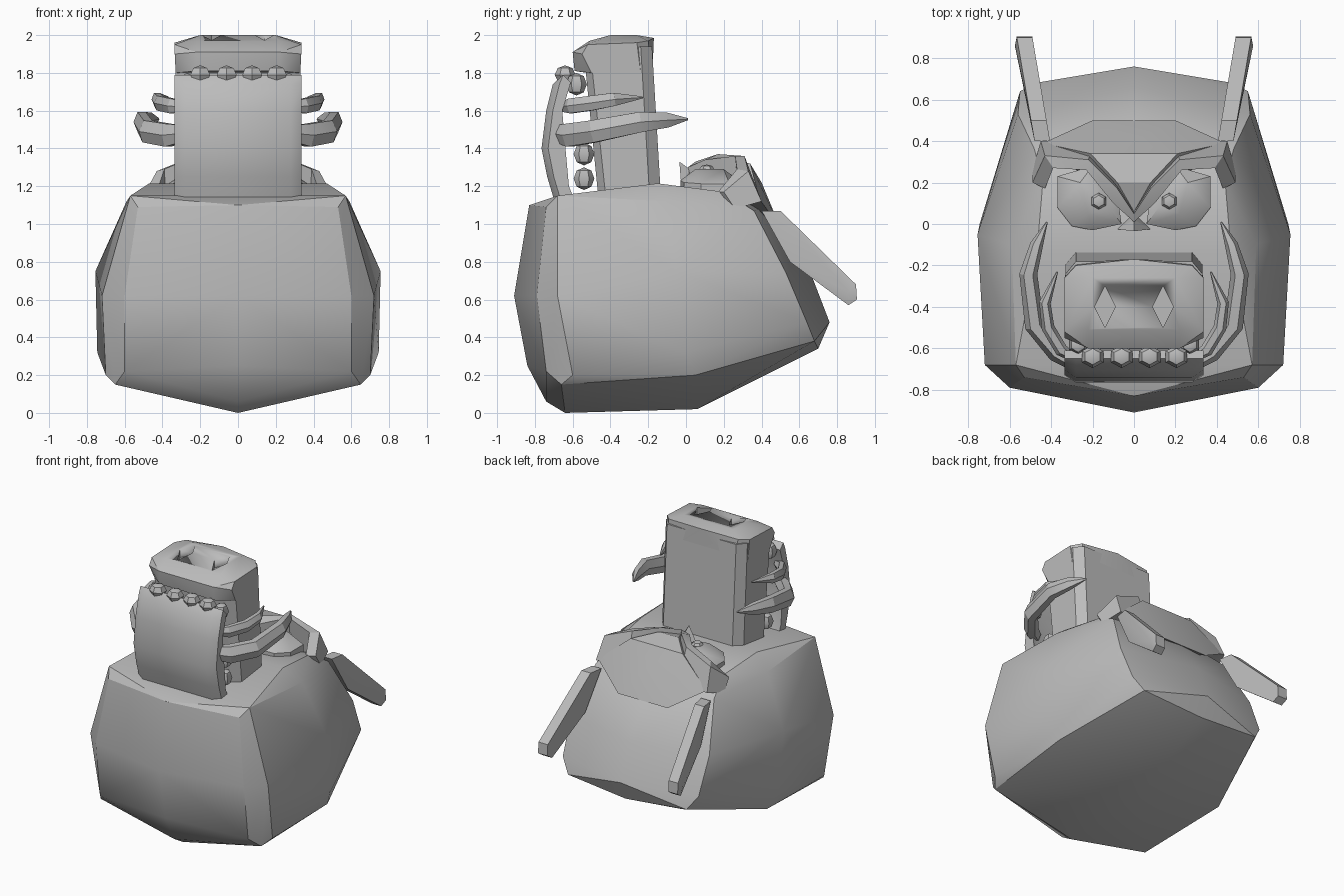
import bpy, bmesh, math
from mathutils import Vector

cube = bpy.data.objects.get("Cube")
if cube:
    bpy.data.objects.remove(cube)

GREY = (0.5, 0.5, 0.5, 1)
mat = bpy.data.materials.new("plain_grey")
mat.use_nodes = True
mat.diffuse_color = GREY
mat.node_tree.nodes["Principled BSDF"].inputs["Base Color"].default_value = GREY


def finish(name, bm, angle=25):
    bmesh.ops.recalc_face_normals(bm, faces=bm.faces)
    mesh = bpy.data.meshes.new(name)
    bm.to_mesh(mesh)
    bm.free()
    mesh.materials.append(mat)
    ob = bpy.data.objects.new(name, mesh)
    bpy.context.collection.objects.link(ob)
    bpy.ops.object.select_all(action='DESELECT')
    ob.select_set(True)
    bpy.context.view_layer.objects.active = ob
    bpy.ops.object.shade_smooth_by_angle(angle=math.radians(angle))
    return ob


def hull(name, points, mirror=False, angle=25):
    """Convex solid around points; mirror adds each point's twin across x."""
    bm = bmesh.new()
    pts = {tuple(p) for p in points}
    if mirror:
        pts |= {(-x, y, z) for x, y, z in pts}
    for p in sorted(pts):
        bm.verts.new(p)
    res = bmesh.ops.convex_hull(bm, input=bm.verts)
    junk = {g for g in res["geom_interior"] + res["geom_unused"]
            if isinstance(g, bmesh.types.BMVert)}
    bmesh.ops.delete(bm, geom=list(junk), context='VERTS')
    bmesh.ops.dissolve_limit(bm, angle_limit=math.radians(3),
                             verts=bm.verts, edges=bm.edges)
    return finish(name, bm, angle)


def loft(name, rings, angle=25):
    """Skin a row of equal-length rings and cap both ends."""
    bm = bmesh.new()
    rows = [[bm.verts.new(p) for p in r] for r in rings]
    for a, b in zip(rows, rows[1:]):
        for i in range(len(a)):
            j = (i + 1) % len(a)
            bm.faces.new((a[i], a[j], b[j], b[i]))
    bm.faces.new(rows[0])
    bm.faces.new(rows[-1])
    return finish(name, bm, angle)


def tube(name, path, radii, sides=6):
    pts = [Vector(p) for p in path]
    rings = []
    for i, (p, r) in enumerate(zip(pts, radii)):
        d = (pts[min(i + 1, len(pts) - 1)] - pts[max(i - 1, 0)]).normalized()
        u = d.cross(Vector((0, 0, 1))).normalized()
        v = u.cross(d)
        turn = [2 * math.pi * k / sides for k in range(sides)]
        rings.append([p + u * r * .7 * math.cos(t) + v * r * math.sin(t) for t in turn])
    return loft(name, rings)


def ball(name, centre, size, rings=6, sides=8):
    bm = bmesh.new()
    bmesh.ops.create_uvsphere(bm, u_segments=sides, v_segments=rings, radius=1)
    bmesh.ops.scale(bm, vec=size, verts=bm.verts)
    bmesh.ops.translate(bm, vec=centre, verts=bm.verts)
    return finish(name, bm, 40)


def flip(points, s):
    return [(s * x, y, z) for x, y, z in points]


# Head: faceted block with a centre ridge on the front, bottom and back
ridge = [(0, y, z) for y, z in [
    (-.83, 1.10), (-.91, .62), (-.84, .25), (-.74, .06), (-.64, 0), (.06, .02),
    (.70, .34), (.76, .48), (.66, .74), (.42, 1.09)]]
flank = [
    (.53, -.74, 1.09), (.57, -.68, 1.15), (.60, -.79, .62), (.72, -.68, .62),
    (.60, -.74, .22), (.65, -.66, .15), (.70, -.6, .2), (.745, 0, .32),
    (.69, .05, .2), (.755, -.05, .75), (.59, -.1, 1.12), (.47, -.15, 1.215),
    (.44, .2, 1.17), (.48, .36, 1.07), (.56, .53, .74), (.55, .64, .48),
    (.48, .68, .38)]
hull("head", ridge + flank, True, 28)

# Snout: tall column with an overhanging nose
column = [(.33, -.42, 1.1), (.33, -.19, 1.1), (.28, -.13, 1.1), (.27, -.46, 1.1),
          (.33, -.5, 1.85), (.33, -.24, 1.94), (.28, -.18, 1.94), (.27, -.53, 1.8)]
hull("snout", column, True)
nose = [(.335, -.52, 1.95), (.335, -.26, 1.96), (.28, -.2, 1.97), (0, -.17, 1.985),
        (.2, -.26, 2), (.2, -.4, 2), (.22, -.51, 1.97), (.335, -.55, 1.9),
        (.22, -.6, 1.91), (.22, -.59, 1.81), (.33, -.5, 1.8), (.33, -.24, 1.8),
        (.28, -.18, 1.75)]
nose_ob = hull("nose", nose, True)

# Diamond nostrils sunk into the nose
for s, side in ((1, "left"), (-1, "right")):
    outline = [(.14, -.3), (.19, -.4), (.14, -.5), (.09, -.4)]
    cutter = loft(side + "_nostril_cutter",
                  [[(s * x, y, z) for x, y in outline] for z in (1.94, 2.1)])
    cutter.hide_render = True
    cutter.hide_viewport = True
    mod = nose_ob.modifiers.new(side + "_nostril", 'BOOLEAN')
    mod.object = cutter
    mod.operation = 'DIFFERENCE'
    mod.solver = 'EXACT'

# Lower jaw: curved plate with chamfered sides
jaw = [(-.69, 1.1), (-.735, 1.25), (-.765, 1.4), (-.74, 1.6), (-.705, 1.74),
       (-.65, 1.79), (-.61, 1.75), (-.655, 1.6), (-.675, 1.42), (-.62, 1.2), (-.58, 1.1)]
loft("lower_jaw", [[(x, y + d * (y < -.66), z) for y, z in jaw]
                   for x, d in ((-.335, .035), (-.28, 0), (.28, 0), (.335, .035))], 35)

# Front teeth along the jaw rim
for i, x in enumerate((-.2, -.06, .075, .205)):
    ball("front_tooth_%d" % (i + 1), (x, -.64, 1.79), (.06, .055, .05), 4, 6)

for s, side in ((1, "left"), (-1, "right")):
    # Side teeth between jaw and snout
    for i, (y, z) in enumerate(((-.58, 1.74), (-.54, 1.37), (-.54, 1.24))):
        ball("%s_side_tooth_%d" % (side, i + 1), (s * .27, y, z), (.05, .055, .06), 4, 6)

    # Long and short tusks sweeping outward and back
    tube(side + "_long_tusk", flip(
        [(.28, -.68, 1.48), (.37, -.62, 1.47), (.48, -.49, 1.49),
         (.51, -.24, 1.54), (.47, -.1, 1.55), (.42, .01, 1.555)], s),
        (.05, .07, .068, .062, .045, .006))
    tube(side + "_short_tusk", flip(
        [(.28, -.65, 1.62), (.35, -.61, 1.625), (.415, -.5, 1.64),
         (.43, -.38, 1.66), (.37, -.23, 1.67)], s),
        (.03, .045, .045, .04, .006))

    # Eye with a small pupil
    eye = [(.06, 0), (.2, -.03), (.3, -.01), (.37, .08), (.37, .23), (.2, .28), (.08, .14)]
    hull(side + "_eye", flip(
        [(x, y, 1.15) for x, y in eye] + [(x, y, 1.23 - .1 * (x - .2)) for x, y in eye] +
        [(.12, .08, 1.29), (.22, .05, 1.29), (.26, .2, 1.29)], s), angle=35)
    ball(side + "_pupil", (s * .17, .11, 1.29), (.04, .04, .025), 4, 6)

    # Brow: ridge falling from the bridge, over the eye, to the outer corner
    loft(side + "_brow", [flip(r, s) for r in (
        [(0, .01, 1.2), (0, .01, 1.3), (0, .05, 1.33), (0, .09, 1.2)],
        [(.1, .1, 1.2), (.1, .1, 1.34), (.08, .17, 1.37), (.08, .22, 1.15)],
        [(.23, .28, 1.15), (.23, .26, 1.36), (.22, .31, 1.36), (.2, .38, 1.12)],
        [(.38, .3, 1.1), (.39, .27, 1.29), (.43, .33, 1.28), (.45, .4, 1.12)],
        [(.42, .2, 1.08), (.43, .17, 1.17), (.49, .2, 1.17), (.49, .26, 1.08)])])

    # Ear: tapering blade pointing back and down
    blade = [(.4, 1.07), (.5, 1.07), (.9, .68), (.905, .6), (.86, .57), (.55, .8)]
    ear = []
    for y, z in blade:
        mid = .45 + (y - .4) * .17
        ear += [(s * (mid - .045), y, z), (s * (mid + .03), y, z)]
    ear += [(s * .5, .56, .9), (s * .575, .86, .64)]
    hull(side + "_ear", ear)

# Forehead filling the space between and behind the brows
hull("forehead", [(0, .04, 1.2), (0, .06, 1.3), (.08, .2, 1.35), (.21, .34, 1.32),
                  (.44, .39, 1.13), (0, .4, 1.22), (.2, .5, .98), (.08, .2, 1.1)], True)

# Small wedge at the bridge between the eyes
hull("bridge", [(0, -.035, 1.33), (.08, -.025, 1.2), (0, .02, 1.29), (0, .05, 1.2)], True)
